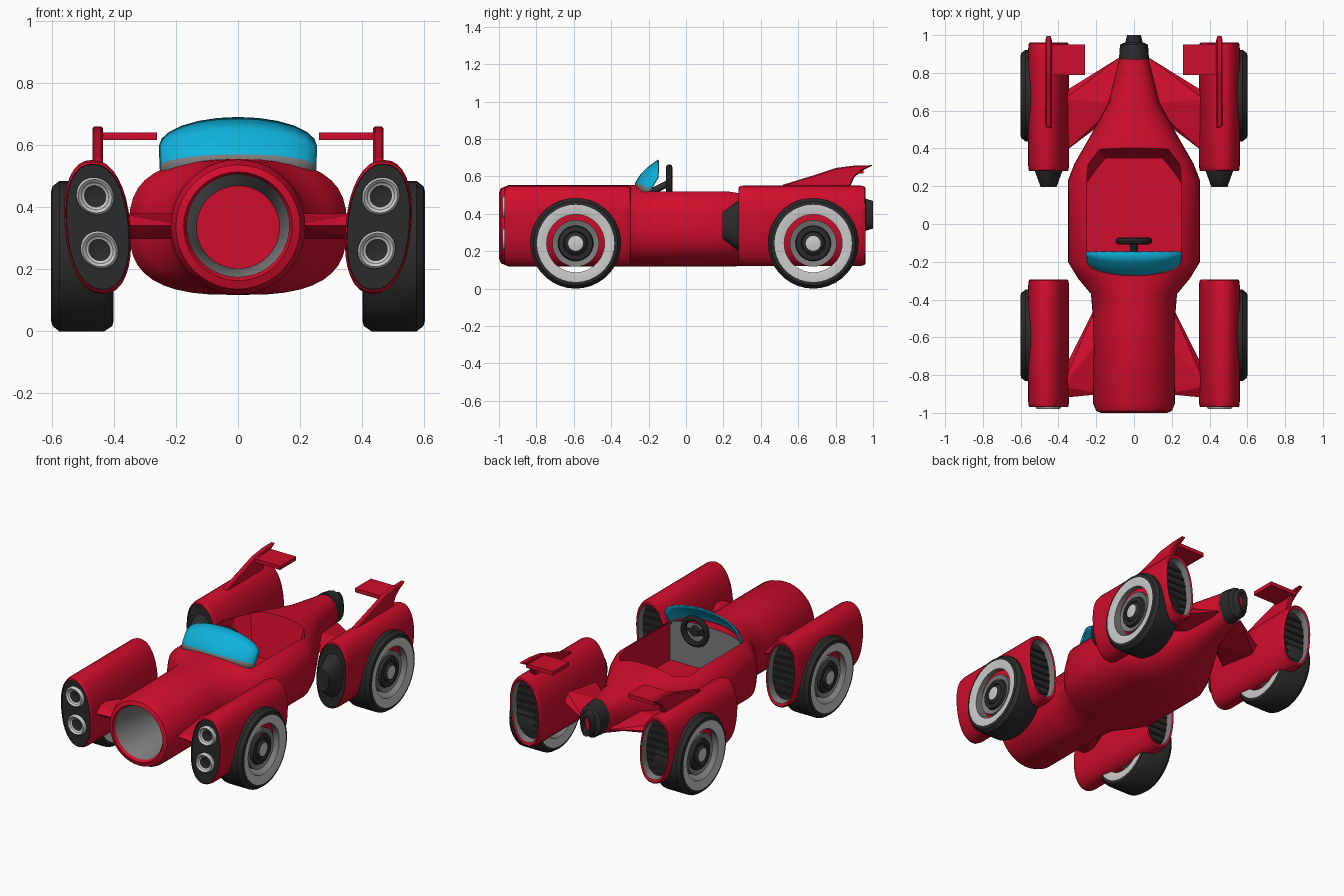
import bpy, bmesh, math
from mathutils import Vector

if "Cube" in bpy.data.objects:
    bpy.data.objects.remove(bpy.data.objects["Cube"])

COLOURS = {
    "red_paint": (0.63, 0.004, 0.025),
    "dark_rubber": (0.024, 0.024, 0.025),
    "light_trim": (0.6, 0.6, 0.6),
    "grey_metal": (0.2, 0.2, 0.2),
    "blue_glass": (0.005, 0.45, 0.72),
}
RED, DARK, LIGHT, GREY, GLASS = range(5)
MATS = []
for mat_name, rgb in COLOURS.items():
    m = bpy.data.materials.new(mat_name)
    m.use_nodes = True
    m.diffuse_color = (*rgb, 1)
    m.node_tree.nodes["Principled BSDF"].inputs["Base Color"].default_value = (*rgb, 1)
    MATS.append(m)


def smooth(obj, angle=35):
    bpy.ops.object.select_all(action='DESELECT')
    obj.select_set(True)
    bpy.context.view_layer.objects.active = obj
    bpy.ops.object.shade_smooth_by_angle(angle=math.radians(angle))


def finish(name, bm, fix=True):
    if fix:
        bmesh.ops.recalc_face_normals(bm, faces=bm.faces)
    mesh = bpy.data.meshes.new(name)
    bm.to_mesh(mesh)
    bm.free()
    for m in MATS:
        mesh.materials.append(m)
    obj = bpy.data.objects.new(name, mesh)
    bpy.context.collection.objects.link(obj)
    return obj


def loft(name, sections, place, segs=32, loop=False):
    """Join superellipse rings (t, rx, rz, cz, power, colour of the next band)."""
    bm = bmesh.new()
    rings = []
    for t, rx, rz, cz, n, _ in sections:
        ring = []
        for i in range(segs):
            a = 2 * math.pi * i / segs
            c, s = math.cos(a), math.sin(a)
            x = rx * math.copysign(abs(c) ** (2 / n), c)
            z = cz + rz * math.copysign(abs(s) ** (2 / n), s)
            ring.append(bm.verts.new(place(t, x, z)))
        rings.append(ring)
    for k in range(len(rings) if loop else len(rings) - 1):
        a, b = rings[k], rings[(k + 1) % len(rings)]
        for i in range(segs):
            j = (i + 1) % segs
            bm.faces.new((a[i], a[j], b[j], b[i])).material_index = sections[k][5]
    if not loop:
        for k in (0, -1):
            bm.faces.new(rings[k]).material_index = sections[k][5]
    obj = finish(name, bm)
    smooth(obj)
    return obj


def hull(name, points, colour=RED):
    bm = bmesh.new()
    for p in points:
        bm.verts.new(p)
    bmesh.ops.convex_hull(bm, input=bm.verts)
    bmesh.ops.dissolve_limit(bm, angle_limit=0.01, verts=bm.verts, edges=bm.edges)
    for f in bm.faces:
        f.material_index = colour
    return finish(name, bm)


def box(name, lo, hi, colour):
    return hull(name, [(x, y, z) for x in (lo[0], hi[0])
                       for y in (lo[1], hi[1]) for z in (lo[2], hi[2])], colour)


def along_y(t, x, z):
    return (x, t, z)


# Body: intake tube folded into the nose, then the hull tapering to the tail
body = loft("body", [
    (-0.6, 0.132, 0.132, 0.335, 2, RED),
    (-0.6, 0.134, 0.134, 0.335, 2, GREY),
    (-0.985, 0.165, 0.165, 0.34, 2, RED),
    (-1.0, 0.175, 0.175, 0.338, 2, RED),
    (-0.99, 0.2, 0.2, 0.336, 2, RED),
    (-0.95, 0.217, 0.217, 0.336, 2, RED),
    (-0.5, 0.217, 0.217, 0.336, 2, RED),
    (-0.37, 0.228, 0.218, 0.336, 2.1, RED),
    (-0.29, 0.295, 0.219, 0.336, 2.4, RED),
    (-0.2, 0.35, 0.219, 0.336, 2.8, RED),
    (0.23, 0.35, 0.219, 0.336, 2.8, RED),
    (0.32, 0.315, 0.215, 0.338, 2.7, RED),
    (0.45, 0.24, 0.195, 0.35, 2.6, RED),
    (0.64, 0.135, 0.145, 0.375, 2.4, RED),
    (0.9, 0.072, 0.095, 0.4, 2.2, RED),
], along_y, 40)

# Cockpit: cut with a tapered tub, grey dashboard wall at its front
outline = [(0.25, -0.2), (0.25, 0.22), (0.24, 0.34), (0.19, 0.4)]
tub = [(s * x, y, 0.56) for x, y in outline for s in (-1, 1)]
tub += [(s * x, y + 0.05 * (y > 0), 0.8) for x, y in outline for s in (-1, 1)]
tub += [(s * (x - 0.04 * (y > 0.3)), y - 0.05 * (y > 0.3), 0.28)
        for x, y in outline for s in (-1, 1)]
cutter = hull("cockpit_cutter", tub)
cutter.hide_render = True
mod = body.modifiers.new("cockpit", 'BOOLEAN')
mod.object = cutter
mod.operation = 'DIFFERENCE'
mod.solver = 'EXACT'
bpy.context.view_layer.objects.active = body
bpy.ops.object.modifier_apply(modifier=mod.name)
bpy.data.objects.remove(cutter)
for p in body.data.polygons:
    if p.normal.y > 0.95 and abs(p.center.y + 0.2) < 0.02:
        p.material_index = GREY
smooth(body)

# Tail nozzle with a recessed core
loft("tail_nozzle", [
    (0.87, 0.08, 0.11, 0.4, 2, DARK),
    (0.95, 0.074, 0.1, 0.397, 2, DARK),
    (0.962, 0.045, 0.085, 0.395, 2, DARK),
    (1.0, 0.037, 0.074, 0.395, 2, DARK),
    (1.0, 0.026, 0.05, 0.395, 2, DARK),
    (0.97, 0.024, 0.045, 0.395, 2, RED),
], along_y, 16)

# Windscreen: curved sheet with a grey frame along its foot
bm = bmesh.new()
grid = []
for v in (-0.25, 0.09, 0.4, 0.7, 1):
    row = []
    for i in range(13):
        a = math.radians(-90 + 15 * i)
        c = math.cos(a)
        foot = Vector((0.252 * math.sin(a), -0.19 - 0.085 * c, 0.525 + 0.033 * c))
        top = Vector((0.255 * math.sin(a), -0.15, 0.595 + 0.095 * c))
        bulge = Vector((0, -0.02 * c * v * (1 - v) * 4, 0))
        row.append(bm.verts.new(foot.lerp(top, v) + bulge))
    grid.append(row)
for k, (lower, upper) in enumerate(zip(grid, grid[1:])):
    for i in range(12):
        f = bm.faces.new((lower[i], lower[i + 1], upper[i + 1], upper[i]))
        f.material_index = GREY if k == 0 else GLASS
windscreen = finish("windscreen", bm, fix=False)
smooth(windscreen, 50)
windscreen.modifiers.new("thickness", 'SOLIDIFY').thickness = 0.008

# Steering wheel
bpy.ops.mesh.primitive_torus_add(major_radius=0.08, minor_radius=0.018, major_segments=24,
                                 minor_segments=8, location=(0, -0.09, 0.567),
                                 rotation=(math.pi / 2, 0, 0))
rim = bpy.context.object
rim.name = "steering_wheel"
rim.data.materials.append(MATS[DARK])
smooth(rim)
loft("steering_column", [
    (-0.22, 0.02, 0.02, 0.5, 2, DARK),
    (-0.1, 0.02, 0.02, 0.56, 2, DARK),
    (-0.1, 0.035, 0.035, 0.567, 2, DARK),
    (-0.08, 0.03, 0.03, 0.567, 2, DARK),
], along_y, 12)
box("steering_spoke", (-0.075, -0.096, 0.559), (0.075, -0.084, 0.575), DARK)


def pod_ring(t, scale, colour):
    return (t, 0.106 * scale, 0.216 * scale, 0.336, 2.25, colour)


for side, label in ((1, "left"), (-1, "right")):
    def in_pod(t, x, z):
        return (side * (0.452 + x + 0.08 * (z - 0.336)), t, z)

    # Wheel pods: dark plate in front, louvred recess behind
    for end, y0, y1 in (("front", -0.97, -0.295), ("rear", 0.28, 0.96)):
        loft(f"{end}_pod_{label}", [
            pod_ring(y0 + 0.012, 0.93, DARK), pod_ring(y0, 0.94, RED),
            pod_ring(y0 + 0.005, 0.97, RED), pod_ring(y0 + 0.03, 1, RED),
            pod_ring(y1 - 0.03, 1, RED), pod_ring(y1 - 0.005, 0.97, RED),
            pod_ring(y1, 0.93, RED), pod_ring(y1 - 0.005, 0.86, GREY),
            pod_ring(y1 - 0.05, 0.82, DARK),
        ], in_pod)
        for k in range(-3, 4):
            z = 0.336 + 0.045 * k
            w = 0.082 * math.sqrt(1 - (k / 4) ** 2)
            mid = side * (0.452 + 0.08 * (z - 0.336))
            box(f"{end}_louvre_{label}", (mid - w, y1 - 0.055, z - 0.006),
                (mid + w, y1 - 0.04, z + 0.006), DARK)

    # Headlights
    for z in (0.435, 0.262):
        loft(f"headlight_{label}", [
            (-0.95, 0.061, 0.061, z, 2, LIGHT), (-0.97, 0.061, 0.061, z, 2, LIGHT),
            (-0.98, 0.054, 0.054, z, 2, LIGHT), (-0.972, 0.046, 0.046, z, 2, GREY),
            (-0.968, 0.042, 0.042, z, 2, LIGHT), (-0.964, 0.036, 0.036, z, 2, DARK),
        ], in_pod, 24)

    # Intake cone ahead of the rear pod
    loft(f"intake_cone_{label}", [
        (0.3, 0.075, 0.14, 0.336, 2.2, DARK), (0.28, 0.072, 0.135, 0.336, 2.2, DARK),
        (0.195, 0.042, 0.07, 0.338, 2.2, DARK),
    ], in_pod, 20)

    # Wheels: open ring around a separate hub
    for end, y in (("front", -0.59), ("rear", 0.68)):
        def on_axle(t, x, z):
            return (side * t, y + x, 0.242 + z)

        tyre = [(0.43, 0.242, DARK), (0.575, 0.242, DARK), (0.597, 0.225, DARK),
                (0.602, 0.207, LIGHT), (0.592, 0.155, GREY), (0.408, 0.155, LIGHT),
                (0.4, 0.207, DARK), (0.405, 0.225, DARK)]
        hub = [(0.42, 0.125, GREY), (0.575, 0.125, GREY), (0.565, 0.095, DARK),
               (0.582, 0.09, DARK), (0.585, 0.065, DARK), (0.575, 0.06, DARK),
               (0.59, 0.045, DARK), (0.592, 0.04, LIGHT)]
        for part, profile, loop in (("tyre", tyre, True), ("hub", hub, False)):
            loft(f"{end}_{part}_{label}", [(t, r, r, 0, 2, c) for t, r, c in profile],
                 on_axle, 36, loop)

    # Struts: thin wedges from the body to the pods
    for end, edges in (("front", ((0.17, -0.37, -0.9, -0.6), (0.38, -0.79, -0.92, -0.86))),
                       ("rear", ((0.08, 0.6, 0.88, 0.64), (0.37, 0.38, 0.7, 0.66)))):
        points = []
        for x, lead, trail, ridge in edges:
            points += [(side * x, lead, 0.34), (side * x, trail, 0.34),
                       (side * x, ridge, 0.38), (side * x, ridge, 0.298)]
        hull(f"{end}_strut_{label}", points)

    # Tail fin: profile extruded sideways, with a bevelled spine
    profile = [(0.5, 0.54), (0.52, 0.556), (0.68, 0.605), (0.8, 0.645), (0.9, 0.658), (1.0, 0.66),
               (0.94, 0.63), (0.9, 0.595), (0.87, 0.53)]
    bm = bmesh.new()
    face = bm.faces.new([bm.verts.new((side * 0.435, y, z)) for y, z in profile])
    ext = bmesh.ops.extrude_face_region(bm, geom=[face])
    bmesh.ops.translate(bm, vec=(side * 0.034, 0, 0),
                        verts=[v for v in ext["geom"] if isinstance(v, bmesh.types.BMVert)])
    fin = finish(f"tail_fin_{label}", bm)
    bevel = fin.modifiers.new("soft_edges", 'BEVEL')
    bevel.width, bevel.segments = 0.006, 1
    box(f"winglet_{label}", (side * 0.26, 0.79, 0.616), (side * 0.45, 0.95, 0.64), RED)
